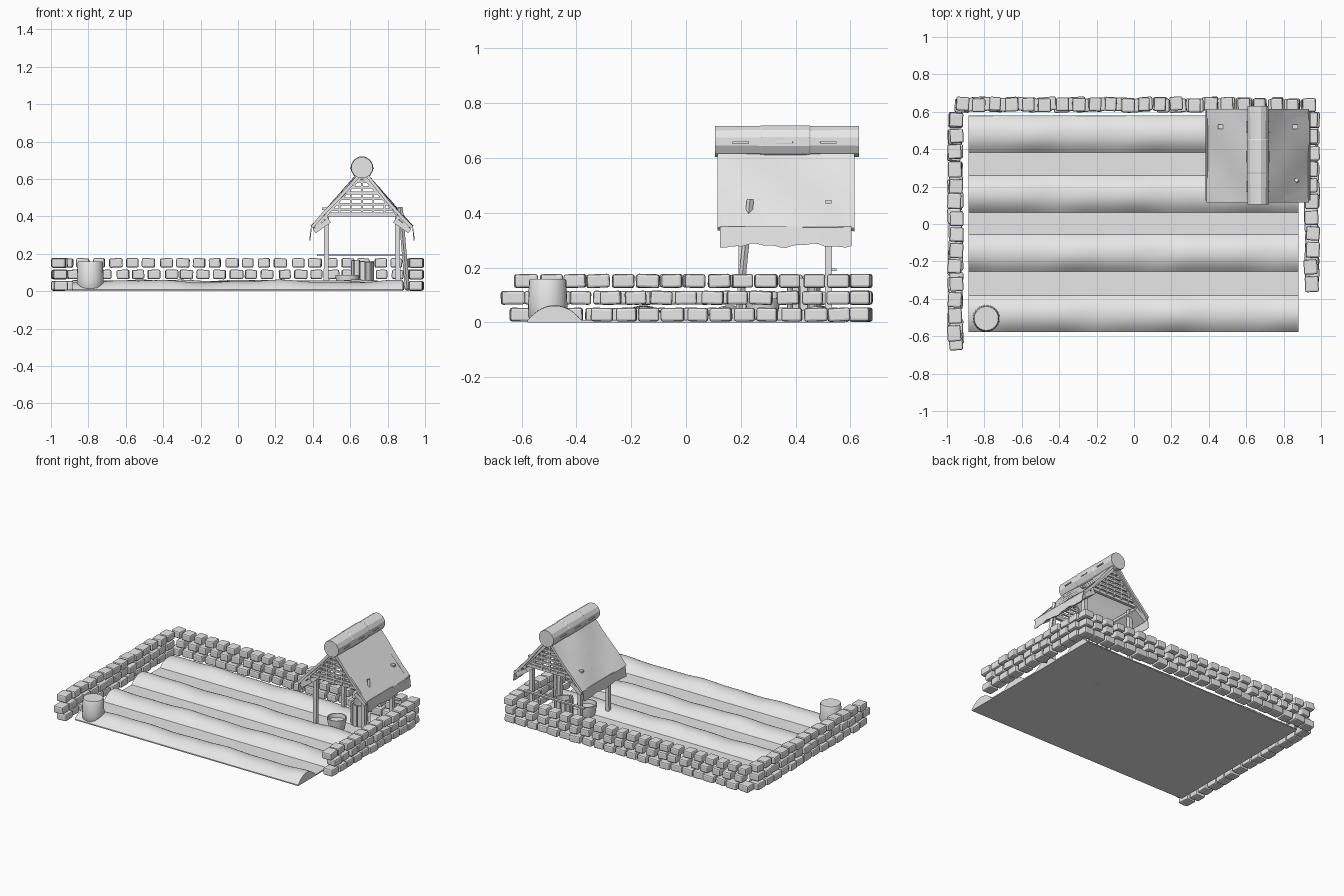
import bpy, bmesh, math, random
from mathutils import Matrix, Vector

random.seed(4)
old = bpy.data.objects.get("Cube")
if old:
    bpy.data.objects.remove(old, do_unlink=True)

mat = bpy.data.materials.new("pale grey")
mat.use_nodes = True
mat.diffuse_color = (0.8, 0.8, 0.8, 1)
mat.node_tree.nodes["Principled BSDF"].inputs["Base Color"].default_value = (0.8, 0.8, 0.8, 1)


def finish(name, bm, smooth=False):
    bmesh.ops.recalc_face_normals(bm, faces=bm.faces[:])
    me = bpy.data.meshes.new(name)
    bm.to_mesh(me)
    bm.free()
    ob = bpy.data.objects.new(name, me)
    bpy.context.collection.objects.link(ob)
    me.materials.append(mat)
    if smooth:
        bpy.ops.object.select_all(action='DESELECT')
        ob.select_set(True)
        bpy.context.view_layer.objects.active = ob
        bpy.ops.object.shade_smooth_by_angle(angle=math.radians(35))
    return ob


def add_box(bm, centre, size, rot=None, bevel=0):
    m = Matrix.Translation(centre) @ (rot or Matrix()) @ Matrix.Diagonal((*size, 1))
    verts = bmesh.ops.create_cube(bm, size=1, matrix=m)["verts"]
    if bevel:
        edges = list({e for v in verts for e in v.link_edges})
        bmesh.ops.bevel(bm, geom=edges, offset=bevel, segments=2, affect='EDGES', profile=0.5)


def add_beam(bm, a, b, w, h):
    """Rectangular beam between two points."""
    a, b = Vector(a), Vector(b)
    d = b - a
    rot = d.to_track_quat('Z', 'Y').to_matrix().to_4x4()
    add_box(bm, (a + b) / 2, (w, h, d.length), rot)


def loft(bm, rings, closed=True, caps=True):
    """Skin a list of point rings."""
    vs = [[bm.verts.new(p) for p in r] for r in rings]
    n = len(rings[0])
    for r, s in zip(vs, vs[1:]):
        for i in range(n if closed else n - 1):
            j = (i + 1) % n
            bm.faces.new((r[i], r[j], s[j], s[i]))
    if caps:
        bm.faces.new(vs[0])
        bm.faces.new(vs[-1])


def round_part(name, x, y, profile, sides=24):
    bm = bmesh.new()
    loft(bm, [[(x + r * math.cos(2 * math.pi * i / sides),
                y + r * math.sin(2 * math.pi * i / sides), z) for i in range(sides)]
              for r, z in profile])
    return finish(name, bm, True)


# Ploughed field: four rounded ridges running along x
bm = bmesh.new()
rows, steps, arc = [0.48, 0.16, -0.155, -0.48], 40, 12
rings = []
for k in range(steps + 1):
    x = -0.885 + 1.765 * k / steps
    ring = [(x, 0.58, 0)]
    for n, cy in enumerate(rows):
        height = 0.045 + 0.006 * math.sin(9 * x + 2 * n) + 0.003 * math.sin(21 * x + n)
        for i in range(arc + 1):
            t = -1 + 2 * i / arc
            ring.append((x, cy - 0.098 * t, 0.008 + height * (1 - abs(t) ** 2.2)))
    ring.append((x, -0.578, 0))
    rings.append(ring)
loft(bm, rings)
finish("ploughed_field", bm, True)


# Dry stone walls: three staggered courses of rounded blocks
def wall(name, start, end, fixed, along_x, offsets):
    bm = bmesh.new()
    for course, off in enumerate(offsets):
        lo = start + off
        count = round((end - lo) / 0.088)
        pitch = (end - lo) / count
        length = 0.066 if along_x and course else 0.08
        for i in range(count):
            p = lo + pitch * (i + 0.5) + random.uniform(-0.005, 0.005)
            q = fixed + random.uniform(-0.007, 0.007)
            size = (length + random.uniform(-0.006, 0.006), 0.073, 0.05)
            turn = random.uniform(-0.07, 0.07) + (0 if along_x else math.pi / 2)
            rot = Matrix.Rotation(turn, 4, 'Z') @ Matrix.Rotation(random.uniform(-0.05, 0.05), 4, 'Y')
            z = 0.028 + 0.0615 * course
            add_box(bm, (p, q, z) if along_x else (q, p, z), size, rot, 0.009)
    finish(name, bm)


wall("back_wall", -0.96, 0.98, 0.638, True, (0, 0.04, 0.0))
wall("right_wall", -0.67, 0.6, -0.955, False, (0.03, -0.01, 0.045))
wall("left_wall", -0.35, 0.6, 0.95, False, (0, 0.03, -0.01))

# Vessels
round_part("corner_barrel", -0.79, -0.505,
           [(0.062, 0.005), (0.071, 0.02), (0.072, 0.06), (0.068, 0.152), (0.064, 0.158)])
round_part("bucket", 0.585, 0.28,
           [(0.05, 0.005), (0.065, 0.08), (0.065, 0.087), (0.058, 0.087), (0.054, 0.06)])

# Stave tub: ring of upright planks
bm = bmesh.new()
for i in range(12):
    a = 2 * math.pi * i / 12
    top = 0.16 + random.uniform(-0.01, 0.008)
    add_box(bm, (0.665 + 0.055 * math.cos(a), 0.43 + 0.055 * math.sin(a), top / 2),
            (0.012, 0.026, top), Matrix.Rotation(a, 4, 'Z'))
finish("stave_tub", bm)

# Hut frame: posts, tie beams, rail
CX = 0.663
bm = bmesh.new()
for s in (-1, 1):
    for y in (0.205, 0.52):
        add_beam(bm, (CX + 0.193 * s, y, 0), (CX + 0.188 * s, y, 0.41), 0.026, 0.026)
    add_box(bm, (CX + 0.195 * s, 0.365, 0.395), (0.026, 0.47, 0.024))
for y in (0.15, 0.58):
    add_box(bm, (CX, y, 0.41), (0.4, 0.022, 0.02))
add_box(bm, (CX, 0.54, 0.192), (0.48, 0.02, 0.01))
finish("hut_frame", bm)

# Leaning pole
bm = bmesh.new()
add_beam(bm, (0.905, 0.19, 0.01), (0.868, 0.235, 0.45), 0.018, 0.018)
finish("leaning_pole", bm)

# Gable slats and rafters at both ends
bm = bmesh.new()
for y in (0.14, 0.59):
    for i in range(6):
        z = 0.435 + 0.03 * i
        half = (0.63 - z) / 1.12 + 0.005
        add_box(bm, (CX, y, z), (2 * half, 0.012, 0.014))
    for i in range(-2, 3):
        top = 0.60 - abs(i) * 0.07
        add_box(bm, (CX + 0.06 * i, y, (0.41 + top) / 2), (0.01, 0.012, top - 0.41))
    for s in (-1, 1):
        add_beam(bm, (CX + 0.255 * s, y, 0.345), (CX, y, 0.625), 0.028, 0.026)
finish("gable_slats", bm)

# Roof panels, softly wavy, with hanging edge cloths and eave planks
for s, side in ((-1, "right"), (1, "left")):
    bm = bmesh.new()
    rings = []
    for k in range(17):
        y = 0.115 + 0.5 * k / 16
        ring = []
        for t in (0, 0.25, 0.5, 0.75, 1):
            wave = 0.005 * math.sin(14 * y + 5 * t + s)
            ring.append((CX + s * (0.272 - 0.242 * t + 0.7 * wave), y, 0.345 + 0.275 * t + 0.7 * wave))
        ring += [(x - 0.012 * s, y, z - 0.012) for x, _, z in reversed(ring)]
        rings.append(ring)
    loft(bm, rings)
    finish(side + "_roof", bm, True)

    bm = bmesh.new()
    rings = []
    for k in range(25):
        y = 0.125 + 0.48 * k / 24
        low = 0.28 + 0.006 * math.sin(31 * y) + 0.003 * math.sin(83 * y)
        rings.append([(CX + s * (0.272 + d), y, z) for d, z in
                      ((0, 0.35), (0.008, low), (0.004, low), (-0.004, 0.35))])
    loft(bm, rings)
    finish(side + "_edge_cloth", bm)

    bm = bmesh.new()
    add_box(bm, (CX + 0.215 * s, 0.365, 0.35), (0.1, 0.48, 0.028), Matrix.Rotation(0.62 * s, 4, 'Y'))
    finish(side + "_eave_plank", bm)

    # Small hook on the roof slope
    bm = bmesh.new()
    add_box(bm, (CX + 0.2 * s, 0.52, 0.44), (0.03, 0.022, 0.012))
    finish(side + "_roof_hook", bm)

# Ridge log in slightly uneven lengths, with cleats
bm = bmesh.new()
rings = []
for y, r in ((0.105, 0.058), (0.27, 0.059), (0.275, 0.061), (0.45, 0.061), (0.455, 0.058), (0.632, 0.059)):
    rings.append([(CX + r * math.cos(math.pi * (i + 0.5) / 6), y,
                   0.66 + r * math.sin(math.pi * (i + 0.5) / 6)) for i in range(12)])
loft(bm, rings)
finish("ridge_log", bm)
bm = bmesh.new()
for y in (0.2, 0.36, 0.52):
    add_box(bm, (CX, y, 0.657), (0.128, 0.06, 0.008), bevel=0.002)
finish("ridge_cleats", bm)
